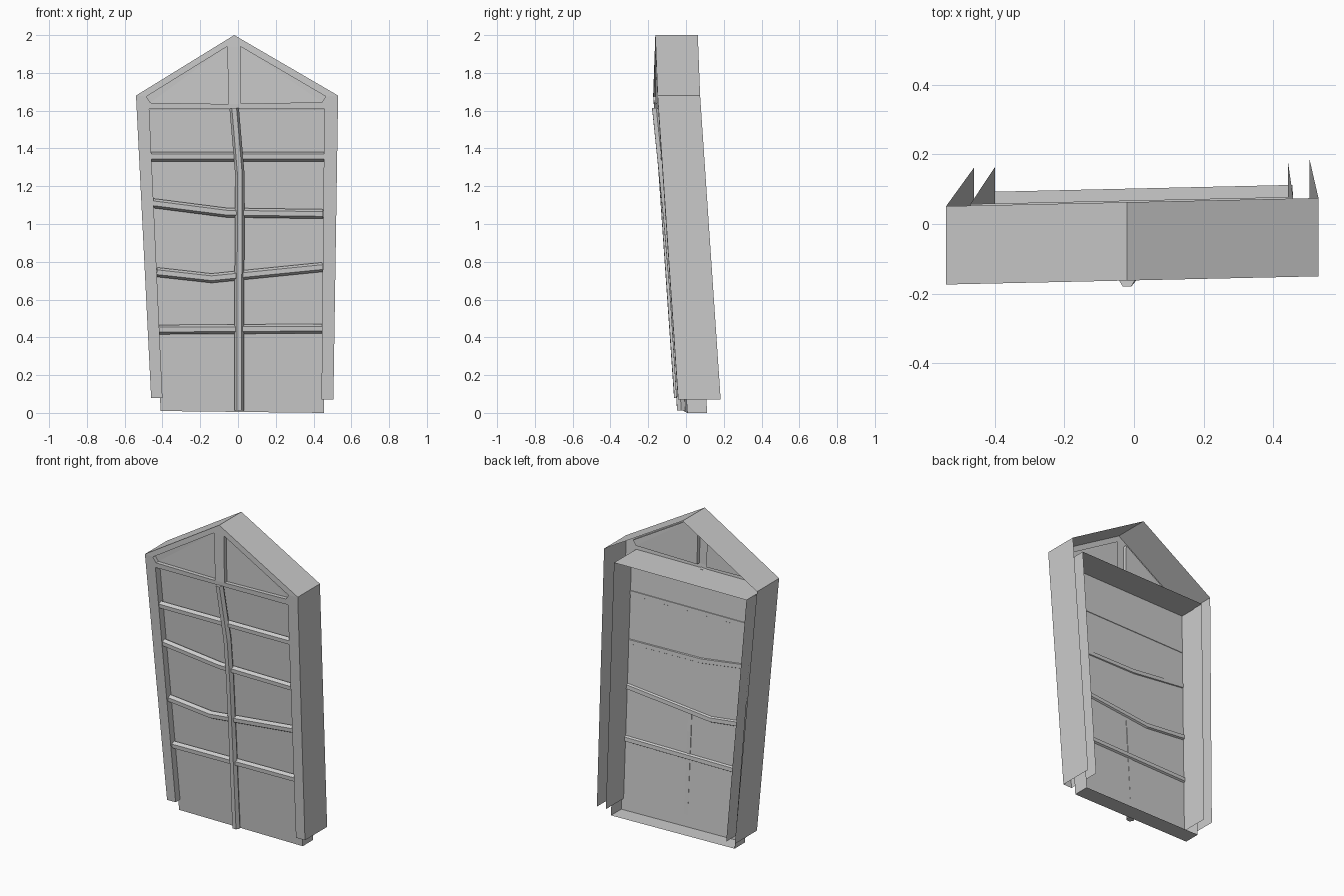
import bpy, bmesh, math
from mathutils import Vector

if "Cube" in bpy.data.objects:
    bpy.data.objects.remove(bpy.data.objects["Cube"])

DEPTH = 0.225   # depth of the frame walls


def place(x, z, d):
    """Point on the leaning, slightly turned front surface, d behind it."""
    return Vector((x, -0.162 + 0.022 * x - 0.068 * (min(z, 1.68) - 1.68) + d, z))


def finish(bm, name):
    bmesh.ops.remove_doubles(bm, verts=bm.verts, dist=0.0001)
    bmesh.ops.recalc_face_normals(bm, faces=bm.faces)
    me = bpy.data.meshes.new(name)
    bm.to_mesh(me)
    bm.free()
    ob = bpy.data.objects.new(name, me)
    bpy.context.collection.objects.link(ob)
    return ob


def strip(bm, pts, d0, d1, closed=False):
    """Wall running back from depth d0 to d1 along an outline."""
    a = [bm.verts.new(place(x, z, d0)) for x, z in pts]
    b = [bm.verts.new(place(x, z, d1)) for x, z in pts]
    n = len(pts)
    for i in range(n if closed else n - 1):
        j = (i + 1) % n
        bm.faces.new((a[i], a[j], b[j], b[i]))


def sheet(bm, loops, d):
    """Flat face from an outline and optional holes."""
    edges = []
    for pts in loops:
        vs = [bm.verts.new(place(x, z, d)) for x, z in pts]
        edges += [bm.edges.new((vs[i], vs[(i + 1) % len(vs)])) for i in range(len(vs))]
    bmesh.ops.triangle_fill(bm, edges=edges, use_beauty=True, normal=(0, -1, 0))


def bar(name, path, r=0.025):
    """Six-sided bar swept along (x, z, depth) points."""
    bm = bmesh.new()
    rings = []
    for i, (x, z, d) in enumerate(path):
        p, q = path[max(i - 1, 0)], path[min(i + 1, len(path) - 1)]
        t = Vector((q[0] - p[0], q[1] - p[1])).normalized()
        ring = []
        for k in range(6):
            c, s = r * math.cos(k * math.pi / 3), r * math.sin(k * math.pi / 3)
            ring.append(bm.verts.new(place(x - t.y * c, z + t.x * c, d + s)))
        rings.append(ring)
    for a, b in zip(rings, rings[1:]):
        for k in range(6):
            m = (k + 1) % 6
            bm.faces.new((a[k], a[m], b[m], b[k]))
    bm.faces.new(rings[0])
    bm.faces.new(rings[-1])
    finish(bm, name)


# Outlines of the frame and the two gable lights
outer = [(-0.46, 0.08), (-0.54, 1.68), (-0.02, 2.0), (0.53, 1.68), (0.505, 0.07)]
inner = [(-0.40, 0.08), (-0.47, 1.61), (0.457, 1.61), (0.442, 0.07)]
lights = {
    "left_gable_pane": [(-0.057, 1.94), (-0.485, 1.675), (-0.465, 1.642), (-0.05, 1.635)],
    "right_gable_pane": [(0.012, 1.94), (0.465, 1.675), (0.445, 1.645), (0.015, 1.637)],
}

# Frame: front face, outer walls, inner walls
bm = bmesh.new()
sheet(bm, [outer + inner[::-1]] + list(lights.values()), 0)
strip(bm, outer, 0, DEPTH)
strip(bm, inner, 0, DEPTH)
finish(bm, "frame")

# Recessed gable panes
for name, pts in lights.items():
    bm = bmesh.new()
    strip(bm, pts, 0, 0.025, True)
    sheet(bm, [pts], 0.025)
    finish(bm, name)

# Main panel: tray with walls running back
panel = [(-0.41, 0.01), (-0.472, 1.606), (0.462, 1.606), (0.455, 0.0)]
bm = bmesh.new()
sheet(bm, [panel], 0.045)
strip(bm, panel, 0.045, 0.15, True)
finish(bm, "panel")

# Crooked glazing bars
bar("vertical_bar", [(-0.02, 1.612, 0.0), (0.01, 1.26, 0.012), (0.01, 1.0, 0.02),
                     (0.006, 0.6, 0.026), (0.006, 0.012, 0.023)])
bar("cross_bar_1", [(-0.46, 1.357, 0.026), (0.455, 1.357, 0.026)])
bar("cross_bar_2", [(-0.45, 1.11, 0.028), (-0.06, 1.06, 0.03), (0.45, 1.053, 0.028)])
bar("cross_bar_3", [(-0.43, 0.745, 0.034), (-0.14, 0.713, 0.034), (0.448, 0.772, 0.034)])
bar("cross_bar_4", [(-0.417, 0.441, 0.035), (0.446, 0.446, 0.035)])
